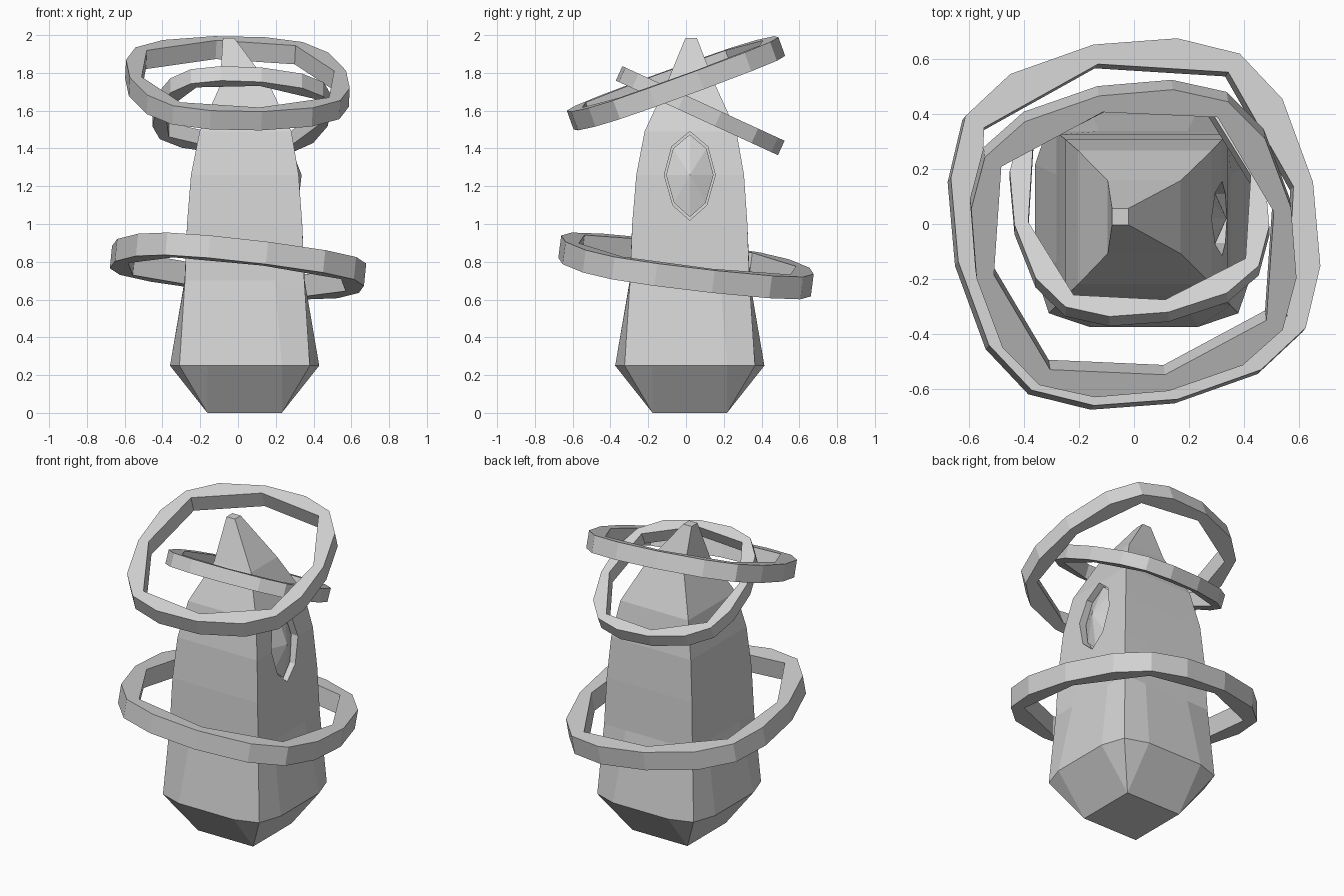
import bpy, bmesh, math
from mathutils import Vector

if "Cube" in bpy.data.objects:
    bpy.data.objects.remove(bpy.data.objects["Cube"])

stone = bpy.data.materials.new("pale_grey_stone")
stone.diffuse_color = (0.65, 0.65, 0.65, 1)
stone.use_nodes = True
stone.node_tree.nodes["Principled BSDF"].inputs["Base Color"].default_value = stone.diffuse_color


def finish(bm, name):
    bmesh.ops.remove_doubles(bm, verts=bm.verts, dist=0.0005)
    bmesh.ops.recalc_face_normals(bm, faces=bm.faces)
    mesh = bpy.data.meshes.new(name)
    bm.to_mesh(mesh)
    bm.free()
    mesh.materials.append(stone)
    obj = bpy.data.objects.new(name, mesh)
    bpy.context.collection.objects.link(obj)
    return obj


def loft(loops, name, closed=False):
    """Skin a series of equal loops, capped at the ends or joined end to start."""
    bm = bmesh.new()
    rows = [[bm.verts.new(p) for p in loop] for loop in loops]
    pairs = list(zip(rows, rows[1:] + rows[:1])) if closed else list(zip(rows, rows[1:]))
    n = len(rows[0])
    for a, b in pairs:
        for i in range(n):
            j = (i + 1) % n
            bm.faces.new((a[i], a[j], b[j], b[i]))
    if not closed:
        bm.faces.new(rows[0][::-1])
        bm.faces.new(rows[-1])
    return finish(bm, name)


def four_fold(points):
    """Repeat the points of one quarter around the centre."""
    out = []
    for _ in range(4):
        out += points
        points = [(-y, x) for x, y in points]
    return out


# Tower: height, half width, side point, corner point, centre x, centre y
levels = [
    (0.00, 0.197, 0.197, 0.197, 0.035, 0.020),
    (0.25, 0.395, 0.197, 0.345, 0.035, 0.020),
    (0.70, 0.318, 0.160, 0.316, 0.035, 0.020),
    (1.00, 0.305, 0.150, 0.305, 0.035, 0.020),
    (1.26, 0.285, 0.140, 0.285, 0.036, 0.022),
    (1.49, 0.243, 0.120, 0.243, 0.040, 0.024),
    (1.73, 0.133, 0.066, 0.133, 0.037, 0.025),
    (1.985, 0.030, 0.015, 0.030, -0.050, 0.027),
]
tower = loft([[(cx + x, cy + y, z) for x, y in four_fold([(h, s), (c, c), (s, h)])]
              for z, h, s, c, cx, cy in levels], "tower")

# Almond outline on the right wall (y, z)
outline = [(0.02, 1.49), (0.115, 1.41), (0.155, 1.26), (0.11, 1.10),
           (0.02, 1.02), (-0.07, 1.10), (-0.115, 1.26), (-0.075, 1.41)]


def on_wall(scale, offset):
    return [(0.34 - 0.125 * (z - 1.02) + offset,
             0.02 + (y - 0.02) * scale, 1.26 + (z - 1.26) * scale) for y, z in outline]


# Recess for the gem
cutter = loft([on_wall(1, -0.055), on_wall(1, 0.1)], "recess_cutter")
cutter.hide_render = True
cut = tower.modifiers.new("recess", 'BOOLEAN')
cut.operation = 'DIFFERENCE'
cut.solver = 'EXACT'
cut.object = cutter
bpy.context.view_layer.objects.active = tower
bpy.ops.object.modifier_apply(modifier=cut.name)
bpy.data.objects.remove(cutter)

# Faceted gem
bm = bmesh.new()
rim = [bm.verts.new(p) for p in on_wall(0.93, -0.03)]
for tip in (bm.verts.new((0.337, 0.02, 1.26)), bm.verts.new((0.22, 0.02, 1.26))):
    for i in range(8):
        bm.faces.new((rim[i], rim[(i + 1) % 8], tip))
finish(bm, "gem")

# Floating rings: sixteen sides outside, eight sides inside
outer = four_fold([(0.675, -0.157), (0.65, 0.15), (0.54, 0.455), (0.385, 0.62)])
inner = [(x * 0.89, y * 0.89) for x, y in outer]
for i in range(0, 16, 2):
    a, b = inner[i - 1], inner[i + 1]
    inner[i] = ((a[0] + b[0]) / 2, (a[1] + b[1]) / 2)


def ring(name, centre, size, slope_x, slope_y):
    normal = Vector((-slope_x, -slope_y, 1)).normalized()
    tilt = Vector((0, 0, 1)).rotation_difference(normal)
    h = 0.06
    loops = []
    for pts, z in ((outer, -h), (outer, h), (inner, h), (inner, -h)):
        loops.append([Vector(centre) + tilt @ (Vector((x, y, z)) * size) for x, y in pts])
    loft(loops, name, closed=True)


ring("lower_ring", (0, 0, 0.778), 1.0, -0.10, -0.13)
ring("middle_ring", (0.02, 0.075, 1.60), 0.70, 0.0, -0.46)
ring("upper_ring", (-0.003, -0.053, 1.745), 0.88, -0.05, 0.36)
